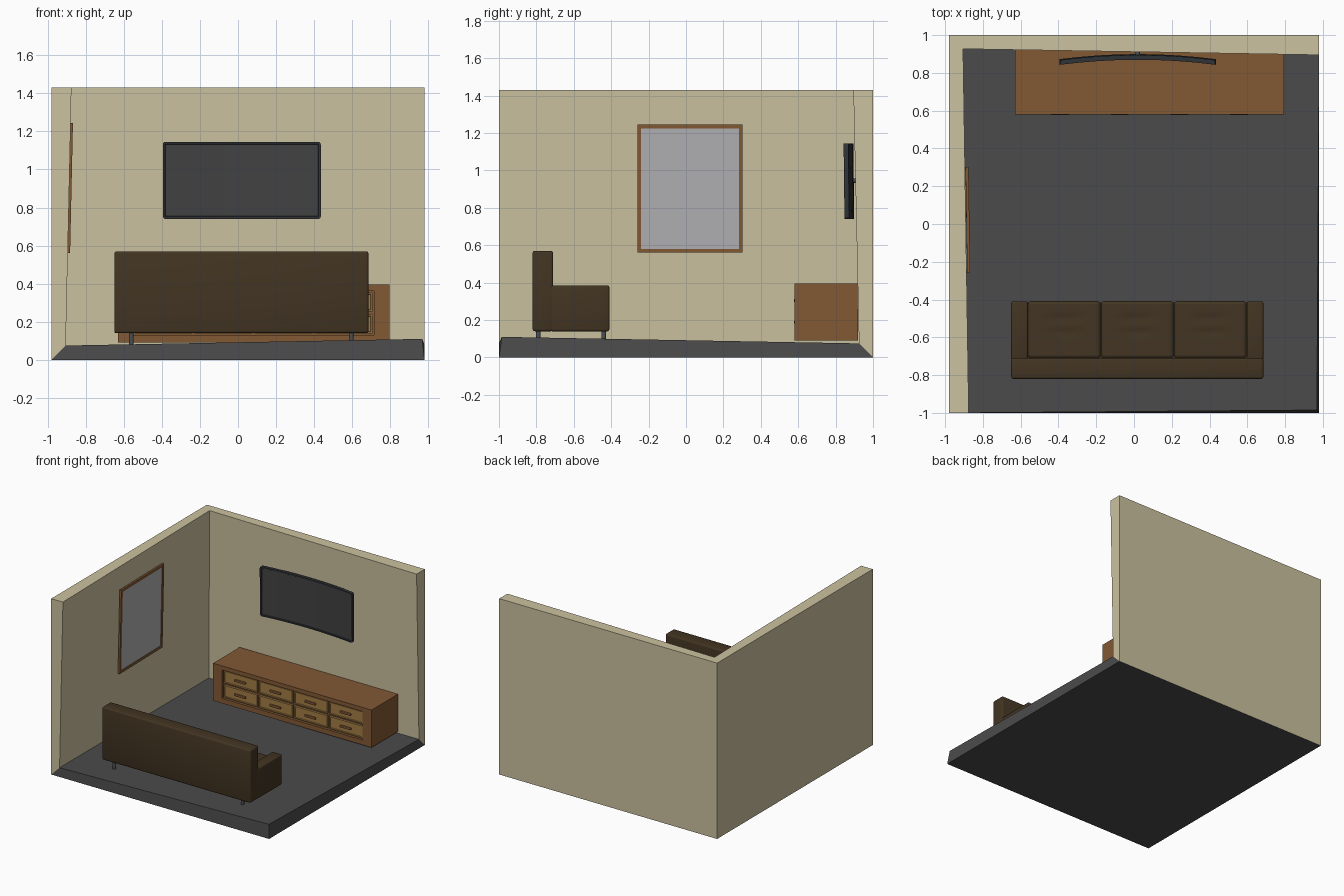
import bpy, bmesh, math
from mathutils import Vector

if "Cube" in bpy.data.objects:
    bpy.data.objects.remove(bpy.data.objects["Cube"])


def mat(name, r, g, b):
    m = bpy.data.materials.new(name)
    m.diffuse_color = (r, g, b, 1)
    m.use_nodes = True
    m.node_tree.nodes["Principled BSDF"].inputs["Base Color"].default_value = m.diffuse_color
    return m


WALL = mat("wall cream", .60, .54, .35)
FLOOR = mat("floor grey", .07, .07, .07)
WOOD = mat("wood brown", .225, .10, .035)
TAN = mat("drawer tan", .36, .20, .06)
SOFA = mat("sofa brown", .055, .035, .016)
METAL = mat("leg grey", .07, .08, .09)
FRAME = mat("screen frame", .03, .033, .038)
SCREEN = mat("screen glass", .055, .055, .055)
GLASS = mat("mirror glass", .44, .44, .45)


def finish(name, bm, mats, smooth=None):
    bmesh.ops.recalc_face_normals(bm, faces=bm.faces[:])
    me = bpy.data.meshes.new(name)
    bm.to_mesh(me)
    bm.free()
    for m in mats:
        me.materials.append(m)
    o = bpy.data.objects.new(name, me)
    bpy.context.collection.objects.link(o)
    if smooth:
        bpy.ops.object.select_all(action='DESELECT')
        o.select_set(True)
        bpy.context.view_layer.objects.active = o
        bpy.ops.object.shade_smooth_by_angle(angle=math.radians(smooth))
    return o


def add_box(bm, lo, hi):
    vs = bmesh.ops.create_cube(bm, size=1)['verts']
    for v in vs:
        v.co = Vector([lo[i] + (v.co[i] + .5) * (hi[i] - lo[i]) for i in range(3)])
    return vs


def box(name, lo, hi, m, bevel=0, seg=3):
    bm = bmesh.new()
    add_box(bm, lo, hi)
    if bevel:
        bmesh.ops.bevel(bm, geom=bm.edges[:], offset=bevel, segments=seg,
                        profile=.5, affect='EDGES')
    return finish(name, bm, [m], 40 if bevel else None)


def cyl(name, a, b, r, m):
    a, b = Vector(a), Vector(b)
    bm = bmesh.new()
    bmesh.ops.create_cone(bm, cap_ends=True, segments=16, radius1=r, radius2=r, depth=(b - a).length)
    q = Vector((0, 0, 1)).rotation_difference(b - a)
    for v in bm.verts:
        v.co = q @ v.co + (a + b) / 2
    return finish(name, bm, [m], 40)


# Room shell: three slabs meeting in mitred corners, thickened toward the inside
outer = {'fl': (-.98, -1, 0), 'fr': (.98, -1, 0), 'bl': (-.98, 1, 0), 'br': (.98, 1, 0),
         'FL': (-.98, -1, 1.43), 'BL': (-.98, 1, 1.43), 'BR': (.98, 1, 1.43)}
inner = {'fl': (-.905, -1, .075), 'fr': (.968, -.985, .11), 'bl': (-.92, .94, .06),
         'br': (.98, .925, .075), 'FL': (-.875, -1, 1.43), 'BL': (-.905, .927, 1.43),
         'BR': (.98, .895, 1.43)}
slabs = [("floor", ['fl', 'fr', 'br', 'bl'], FLOOR),
         ("left_wall", ['fl', 'bl', 'BL', 'FL'], WALL),
         ("back_wall", ['bl', 'br', 'BR', 'BL'], WALL)]
for name, keys, m in slabs:
    bm = bmesh.new()
    o = [bm.verts.new(outer[k]) for k in keys]
    i = [bm.verts.new(inner[k]) for k in keys]
    bm.faces.new(o)
    bm.faces.new(i)
    for k in range(4):
        n = (k + 1) % 4
        bm.faces.new((o[k], o[n], i[n], i[k]))
    finish(name, bm, [m])

# Cabinet: body plus raised front rim around the drawers
X0, X1, Z0, Z1 = -.63, .795, .09, .395
DX0, DX1, DZ0, DZ1 = -.55, .715, .13, .362
bm = bmesh.new()
add_box(bm, (X0, .605, Z0), (X1, .92, Z1))
add_box(bm, (X0, .58, DZ1), (X1, .605, Z1))
add_box(bm, (X0, .58, Z0), (X1, .605, DZ0))
add_box(bm, (X0, .58, DZ0), (DX0, .605, DZ1))
add_box(bm, (DX1, .58, DZ0), (X1, .605, DZ1))
finish("cabinet_body", bm, [WOOD])

# Drawers, four by two, each with a sunken panel and a handle
cw, ch, gap = (DX1 - DX0) / 4, (DZ1 - DZ0) / 2, .008
for c in range(4):
    for r in range(2):
        x, z = DX0 + c * cw, DZ0 + r * ch
        bm = bmesh.new()
        add_box(bm, (x + gap, .587, z + gap), (x + cw - gap, .607, z + ch - gap))
        f = min(bm.faces, key=lambda f: f.calc_center_median().y)
        bmesh.ops.inset_region(bm, faces=[f], thickness=.012)
        bmesh.ops.inset_region(bm, faces=[f], thickness=.003, depth=-.005)
        finish(f"drawer_{c}_{r}", bm, [TAN])
        cx, cz = x + cw / 2, z + ch / 2
        box(f"handle_{c}_{r}", (cx - .05, .577, cz - .009), (cx + .05, .594, cz + .009), WOOD, .006, 2)

# Curved television: rounded slab, sunken screen, bent forward at the ends
bm = bmesh.new()
add_box(bm, (-.395, .872, .74), (.435, .897, 1.145))
corner = [e for e in bm.edges if abs(e.verts[0].co.y - e.verts[1].co.y) > .01]
bmesh.ops.bevel(bm, geom=corner, offset=.014, segments=3, profile=.5, affect='EDGES')
f = min(bm.faces, key=lambda f: f.calc_center_median().y)
bmesh.ops.inset_region(bm, faces=[f], thickness=.012)
bmesh.ops.inset_region(bm, faces=[f], thickness=.003, depth=-.005)
f.material_index = 1
for k in range(1, 8):
    bmesh.ops.bisect_plane(bm, geom=bm.verts[:] + bm.edges[:] + bm.faces[:],
                           plane_co=(-.395 + .83 * k / 8, 0, 0), plane_no=(1, 0, 0))
for v in bm.verts:
    v.co.y -= .027 * ((v.co.x - .02) / .415) ** 2 + .012 * (v.co.z - .94)
finish("television", bm, [FRAME, SCREEN], 30)
cyl("television_mount", (.02, .88, .945), (.02, .925, .945), .012, METAL)

# Mirror on the left wall, sheared to lie along the leaning wall
bm = bmesh.new()
y0, y1, z0, z1, w = -.26, .303, .56, 1.245, .02
add_box(bm, (-.008, y0, z0), (.008, y0 + w, z1))
add_box(bm, (-.008, y1 - w, z0), (.008, y1, z1))
add_box(bm, (-.008, y0 + w, z0), (.008, y1 - w, z0 + w))
add_box(bm, (-.008, y0 + w, z1 - w), (.008, y1 - w, z1))
bg = bmesh.new()
add_box(bg, (-.006, y0 + w, z0 + w), (.003, y1 - w, z1 - w))
for b in (bm, bg):
    for v in b.verts:
        v.co.x += -.887 + .022 * (v.co.z - .9) - .016 * (v.co.y - .02)
finish("mirror_frame", bm, [WOOD])
finish("mirror_glass", bg, [GLASS])

# Sofa: back, base, arms, cushions
box("sofa_back", (-.65, -.82, .14), (.685, -.71, .57), SOFA, .012)
box("sofa_base", (-.60, -.72, .142), (.64, -.415, .25), SOFA)
for name, a, b in (("left", -.65, -.562), ("right", .597, .685)):
    box(f"sofa_arm_{name}", (a, -.725, .14), (b, -.41, .385), SOFA, .01)
for i in range(3):
    w = (.597 + .562) / 3
    x = -.562 + i * w
    bm = bmesh.new()
    add_box(bm, (x + .001, -.712, .23), (x + w - .001, -.408, .345))
    bmesh.ops.bevel(bm, geom=bm.edges[:], offset=.018, segments=3, profile=.5, affect='EDGES')
    for axis, lo, ln, n in ((0, x, w, 10), (1, -.712, .304, 16)):
        for k in range(1, n):
            p, d = [0, 0, 0], [0, 0, 0]
            p[axis], d[axis] = lo + ln * k / n, 1
            bmesh.ops.bisect_plane(bm, geom=bm.verts[:] + bm.edges[:] + bm.faces[:],
                                   plane_co=p, plane_no=d)
    # two soft creases across the top
    for v in bm.verts:
        if v.co.z > .34:
            u = max(0, 1 - ((v.co.x - x - w / 2) / (w * .3)) ** 2)
            for yc in (-.5, -.575):
                v.co.z -= .008 * u * math.exp(-((v.co.y - yc) / .018) ** 2)
    finish(f"sofa_cushion_{i}", bm, [SOFA], 50)

# Sofa legs
for x, bottom in ((-.56, .08), (.595, .10)):
    for y in (-.79, -.44):
        cyl("sofa_leg", (x, y, bottom), (x, y, .15), .012, METAL)
